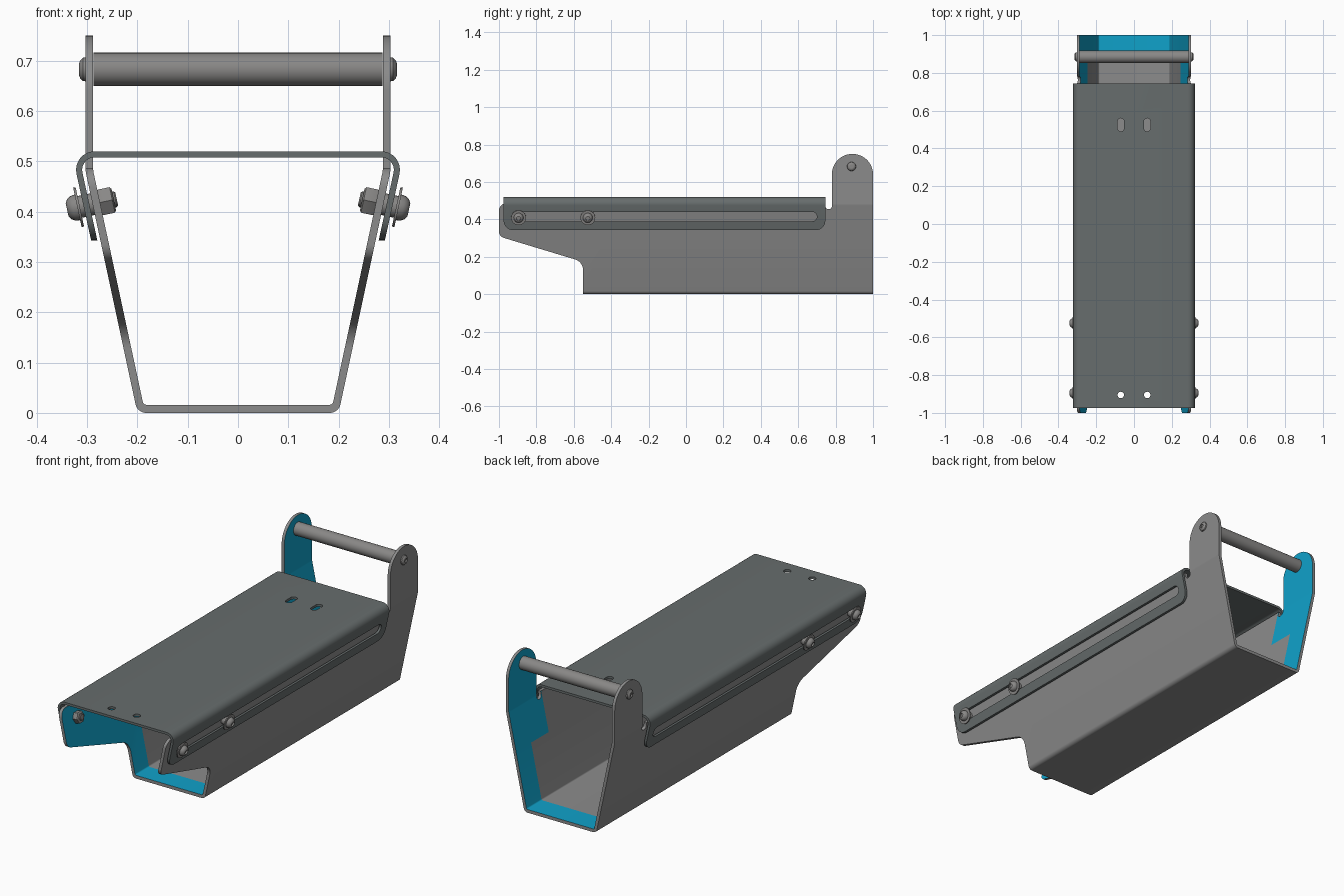
import bpy, bmesh, math
from mathutils import Vector, Matrix

cube = bpy.data.objects.get("Cube")
if cube:
    bpy.data.objects.remove(cube, do_unlink=True)


def material(name, rgb):
    m = bpy.data.materials.new(name)
    m.use_nodes = True
    m.diffuse_color = (*rgb, 1)
    m.node_tree.nodes["Principled BSDF"].inputs["Base Color"].default_value = (*rgb, 1)
    return m


GREY = material("tray grey", (0.26, 0.26, 0.26))
BLUE = material("inside blue", (0.005, 0.36, 0.59))
DARK = material("cover dark grey", (0.135, 0.153, 0.153))
STEEL = material("steel grey", (0.25, 0.245, 0.24))


def add_object(name, bm, mat):
    bmesh.ops.recalc_face_normals(bm, faces=bm.faces)
    mesh = bpy.data.meshes.new(name)
    bm.to_mesh(mesh)
    bm.free()
    ob = bpy.data.objects.new(name, mesh)
    bpy.context.collection.objects.link(ob)
    mesh.materials.append(mat)
    return ob


def smooth(ob, angle=32):
    bpy.ops.object.select_all(action='DESELECT')
    ob.select_set(True)
    bpy.context.view_layer.objects.active = ob
    bpy.ops.object.shade_smooth_by_angle(angle=math.radians(angle))


def fillet(corners, steps=8):
    """Round each (u, v, radius) corner of a closed polygon."""
    out = []
    for i, (u, v, r) in enumerate(corners):
        p = Vector((u, v))
        if r == 0:
            out.append(p)
            continue
        a = (Vector(corners[i - 1][:2]) - p).normalized()
        b = (Vector(corners[(i + 1) % len(corners)][:2]) - p).normalized()
        half = a.angle(b) / 2
        centre = p + (a + b).normalized() * (r / math.sin(half))
        start = p + a * (r / math.tan(half)) - centre
        end = p + b * (r / math.tan(half)) - centre
        sweep = math.pi - 2 * half
        for k in range(steps + 1):
            t = k / steps
            out.append(centre + (start * math.sin((1 - t) * sweep)
                                 + end * math.sin(t * sweep)) / math.sin(sweep))
    return out


def prism(name, pts, axis, lo, hi, mat):
    """Extrude a 2D outline along the x, y or z axis."""
    place = {'x': lambda p, t: (t, p[0], p[1]),
             'y': lambda p, t: (p[0], t, p[1]),
             'z': lambda p, t: (p[0], p[1], t)}[axis]
    bm = bmesh.new()
    n = len(pts)
    a = [bm.verts.new(place(p, lo)) for p in pts]
    b = [bm.verts.new(place(p, hi)) for p in pts]
    bm.faces.new(a)
    bm.faces.new(b)
    for i in range(n):
        j = (i + 1) % n
        bm.faces.new((a[i], a[j], b[j], b[i]))
    return add_object(name, bm, mat)


def boolean(ob, cutter, operation):
    cutter.hide_render = True
    mod = ob.modifiers.new("cut", 'BOOLEAN')
    mod.operation, mod.solver, mod.object = operation, 'EXACT', cutter
    bpy.context.view_layer.update()
    graph = bpy.context.evaluated_depsgraph_get()
    mesh = bpy.data.meshes.new_from_object(ob.evaluated_get(graph))
    ob.modifiers.clear()
    ob.data = mesh
    bpy.data.objects.remove(cutter, do_unlink=True)


def lathe(name, profile, origin, direction, segments, mat):
    """Turn a (radius, height) profile around a direction."""
    bm = bmesh.new()
    vs = [bm.verts.new((r, 0, h)) for r, h in profile]
    es = [bm.edges.new(e) for e in zip(vs, vs[1:])]
    bmesh.ops.spin(bm, geom=vs + es, cent=(0, 0, 0), axis=(0, 0, 1),
                   angle=2 * math.pi, steps=segments)
    bmesh.ops.remove_doubles(bm, verts=bm.verts, dist=1e-5)
    turn = Vector(direction).to_track_quat('Z', 'Y').to_matrix().to_4x4()
    bm.transform(Matrix.Translation(origin) @ turn)
    ob = add_object(name, bm, mat)
    smooth(ob)
    return ob


def mirrored(half):
    return half + [(-x, z, r) for x, z, r in reversed(half)]


def channel(name, outer, inner, mat):
    """Bent sheet section: outer side left to right, inner side back."""
    section = mirrored(outer) + [(-x, z, r) for x, z, r in inner[::-1]][::-1] + inner[::-1]
    return prism(name, fillet(section), 'y', -1.05, 1.05, mat)


def stadium(u0, u1, v0, v1, r):
    return fillet([(u0, v0, r), (u1, v0, r), (u1, v1, r), (u0, v1, r)])


# Tray: bent sheet trimmed to its side outline
tray = channel("tray",
               [(0.303, 0.8, 0), (0.303, 0.48, 0.05), (0.2, 0, 0.022)],
               [(0.288, 0.8, 0), (0.288, 0.482, 0.05), (0.188, 0.016, 0.008)], GREY)
outline = fillet([(-0.55, -0.1, 0), (1, -0.1, 0), (1, 0.75, 0.109), (0.78, 0.75, 0.109),
                  (0.78, 0.455, 0.016), (0.745, 0.455, 0.016), (0.745, 0.487, 0),
                  (-1, 0.487, 0.04), (-1, 0.309, 0.035), (-0.55, 0.173, 0.06)], 12)
boolean(tray, prism("tray_outline", outline, 'x', -0.5, 0.5, GREY), 'INTERSECT')

# Blue inside faces near both open ends of the tray
tray.data.materials.clear()
tray.data.materials.append(GREY)
tray.data.materials.append(BLUE)
bm = bmesh.new()
bm.from_mesh(tray.data)
for co, no in (((0, 0.88, 0), (0, 1, 0)), ((0, 0.74, 0), (0, 1, 0)),
               ((0, -0.44, 0), (0, 1, 0)), ((0, 0, 0.29), (0, 0, 1))):
    bmesh.ops.bisect_plane(bm, geom=bm.verts[:] + bm.edges[:] + bm.faces[:],
                           plane_co=co, plane_no=no, dist=1e-5)
bm.normal_update()
for f in bm.faces:
    c, n = f.calc_center_median(), f.normal
    inside = (abs(n.x) > 0.05 and n.x * c.x < 0) or (n.z > 0.9 and c.z < 0.05)
    at_end = c.y > 0.88 or c.y < -0.44 or (c.y > 0.74 and c.z > 0.29)
    f.material_index = 1 if inside and abs(n.y) < 0.3 and at_end else 0
bm.to_mesh(tray.data)
bm.free()
smooth(tray)

# Sliding cover: inverted bent sheet with rounded lower corners
cover = channel("cover",
                [(0.2825, 0.3, 0), (0.331, 0.52, 0.037)],
                [(0.2702, 0.3, 0), (0.316, 0.508, 0.025)], DARK)
side = fillet([(-0.975, 0.343, 0.05), (0.745, 0.343, 0.05), (0.745, 0.6, 0), (-0.975, 0.6, 0)])
boolean(cover, prism("cover_outline", side, 'x', -0.5, 0.5, DARK), 'INTERSECT')
boolean(cover, prism("side_slot", stadium(-0.925, 0.7, 0.39, 0.44, 0.0249), 'x', -0.5, 0.5, DARK),
        'DIFFERENCE')
for x in (-0.07, 0.07):
    for y0, y1 in ((0.49, 0.56), (-0.922, -0.888)):
        hole = stadium(x - 0.017, x + 0.017, y0, y1, 0.0168)
        boolean(cover, prism("top_hole", hole, 'z', 0.45, 0.6, DARK), 'DIFFERENCE')
smooth(cover)

# Handle bar between the ears
lathe("handle_bar", [(0, -0.2875), (0.033, -0.2875), (0.033, 0.2875), (0, 0.2875)],
      (0, 0.885, 0.683), (1, 0, 0), 32, STEEL)

HANDLE_HEAD = [(0, 0), (0.024, 0), (0.023, 0.006), (0.018, 0.011), (0.012, 0.0135),
               (0.01, 0.0135), (0.01, 0.006), (0, 0.006)]
BOLT_HEAD = [(0, 0), (0.022, 0), (0.022, 0.026), (0.04, 0.026), (0.04, 0.031), (0.026, 0.031),
             (0.025, 0.04), (0.02, 0.048), (0.013, 0.052), (0.011, 0.052), (0.011, 0.044),
             (0, 0.044)]
NUT = [(0, 0.014), (0.028, 0.014), (0.03, 0.017), (0.03, 0.04), (0.025, 0.043), (0, 0.043)]
SHANK = [(0, 0.01), (0.016, 0.01), (0.016, 0.046), (0.013, 0.049), (0, 0.049)]

# Screws at the handle ends and sliding bolts with nuts, both sides
for s, label in ((1, "left"), (-1, "right")):
    lathe(f"{label}_handle_screw", HANDLE_HEAD, (s * 0.3025, 0.885, 0.683), (s, 0, 0), 24, STEEL)
    for y, place in ((-0.895, "front"), (-0.525, "rear")):
        at, out = Vector((s * 0.289, y, 0.415)), Vector((s, 0, -0.215))
        lathe(f"{label}_{place}_bolt_head", BOLT_HEAD, at, out, 24, STEEL)
        lathe(f"{label}_{place}_nut", NUT, at, -out, 6, STEEL)
        lathe(f"{label}_{place}_bolt_shank", SHANK, at, -out, 20, STEEL)
